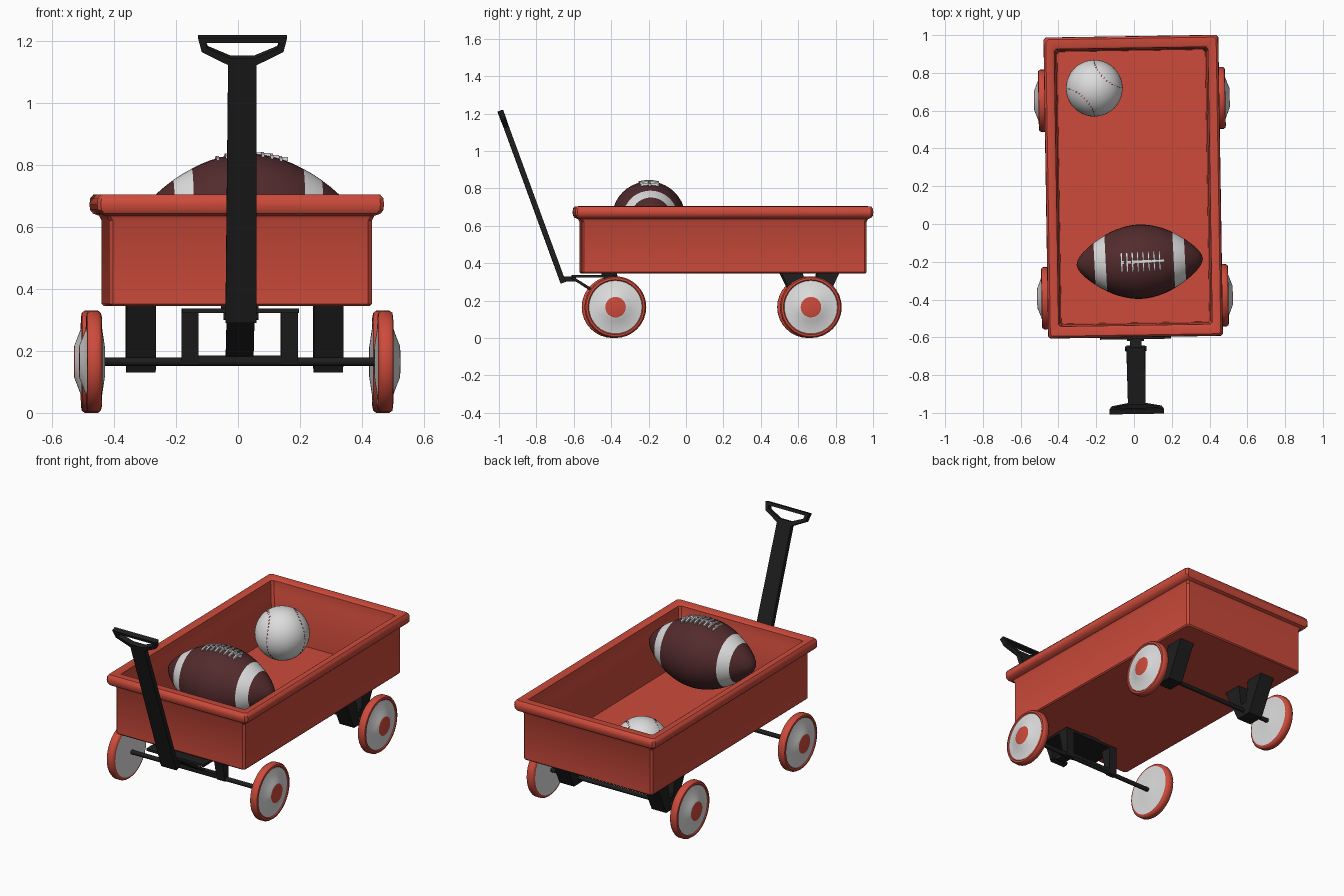
import bpy, bmesh, math
from mathutils import Matrix, Vector

if "Cube" in bpy.data.objects:
    bpy.data.objects.remove(bpy.data.objects["Cube"])

def mat(name, c):
    m = bpy.data.materials.new(name)
    m.diffuse_color = (*c, 1)
    m.use_nodes = True
    m.node_tree.nodes["Principled BSDF"].inputs["Base Color"].default_value = m.diffuse_color
    return m

RED = mat("wagon red", (0.61, 0.07, 0.044))
BLACK = mat("frame black", (0.013, 0.013, 0.013))
WHITE = mat("white", (0.72, 0.72, 0.72))
BROWN = mat("leather brown", (0.085, 0.024, 0.026))
STITCH = mat("stitch red", (0.3, 0.03, 0.03))

# The whole wagon is turned slightly about its body centre
CY = 0.1975
TURN = (Matrix.Translation((-0.004, CY, 0)) @ Matrix.Rotation(math.radians(0.9), 4, 'Z')
        @ Matrix.Translation((0, -CY, 0)))

def finish(name, bm, mats, place=Matrix(), smooth=None):
    bmesh.ops.remove_doubles(bm, verts=bm.verts, dist=1e-5)
    bmesh.ops.transform(bm, matrix=TURN @ place, verts=bm.verts)
    bmesh.ops.recalc_face_normals(bm, faces=bm.faces)
    me = bpy.data.meshes.new(name)
    bm.to_mesh(me)
    bm.free()
    for m in mats:
        me.materials.append(m)
    ob = bpy.data.objects.new(name, me)
    bpy.context.collection.objects.link(ob)
    if smooth:
        bpy.ops.object.select_all(action='DESELECT')
        ob.select_set(True)
        bpy.context.view_layer.objects.active = ob
        bpy.ops.object.shade_smooth_by_angle(angle=math.radians(smooth))
    return ob

def add_box(bm, lo, hi, m=Matrix()):
    lo, hi = Vector(lo), Vector(hi)
    bmesh.ops.create_cube(bm, size=1, matrix=m @ Matrix.Translation((lo + hi) / 2)
                          @ Matrix.Diagonal((*(hi - lo), 1)))

def add_prism_x(bm, pts, x0, x1):
    """Extrude a (y, z) outline from x0 to x1."""
    a = [bm.verts.new((x0, *p)) for p in pts]
    b = [bm.verts.new((x1, *p)) for p in pts]
    bm.faces.new(a)
    bm.faces.new(b[::-1])
    for i in range(len(pts)):
        j = (i + 1) % len(pts)
        bm.faces.new((a[i], a[j], b[j], b[i]))

def add_rod_x(bm, x0, x1, y, z, r, n=16):
    add_prism_x(bm, [(y + r * math.cos(2 * math.pi * i / n), z + r * math.sin(2 * math.pi * i / n))
                     for i in range(n)], x0, x1)

def lathe_x(pts, ids, n=32):
    """Spin (x, radius) points round the x axis; ids gives a colour per band."""
    bm = bmesh.new()
    rings = [[bm.verts.new((x, r * math.cos(2 * math.pi * i / n), r * math.sin(2 * math.pi * i / n)))
              for i in range(n)] for x, r in pts]
    for k, (a, b) in enumerate(zip(rings, rings[1:])):
        for i in range(n):
            j = (i + 1) % n
            bm.faces.new((a[i], a[j], b[j], b[i])).material_index = ids[k]
    return bm

# Tub: rectangles lofted up the outside, over the rim and down to the floor
loft = [(0.418, 0.755, 0.345), (0.424, 0.761, 0.352), (0.424, 0.761, 0.62), (0.432, 0.769, 0.636),
        (0.452, 0.787, 0.643), (0.461, 0.795, 0.655), (0.463, 0.797, 0.672), (0.461, 0.795, 0.692),
        (0.451, 0.785, 0.704), (0.418, 0.745, 0.705), (0.407, 0.734, 0.696), (0.405, 0.732, 0.65),
        (0.398, 0.725, 0.63), (0.392, 0.72, 0.362)]
bm = bmesh.new()
rings = []
for hx, hy, z in loft:
    c = 0.012
    rings.append([bm.verts.new((sx * (hx - dx), CY + sy * (hy - dy), z)) for sx, sy, dx, dy in (
        (1, 1, 0, c), (1, 1, c, 0), (-1, 1, c, 0), (-1, 1, 0, c),
        (-1, -1, 0, c), (-1, -1, c, 0), (1, -1, c, 0), (1, -1, 0, c))])
for a, b in zip(rings, rings[1:]):
    for i in range(8):
        j = (i + 1) % 8
        bm.faces.new((a[i], a[j], b[j], b[i]))
bm.faces.new(rings[0][::-1])
bm.faces.new(rings[-1])
finish("wagon_tub", bm, [RED], smooth=35)

# Wheels: white dished disc, red tyre, red hub cap
profile = [(0.435, 0), (0.435, 0.05), (0.447, 0.13), (0.445, 0.147), (0.448, 0.158), (0.457, 0.165),
           (0.483, 0.165), (0.493, 0.158), (0.495, 0.147), (0.49, 0.142), (0.495, 0.11), (0.508, 0.075),
           (0.516, 0.055), (0.518, 0.048), (0.518, 0)]
bands = [0, 0, 0, 1, 1, 1, 1, 1, 1, 0, 0, 0, 1, 1]
for end, y in (("front", -0.385), ("rear", 0.66)):
    for side, s in (("right", 1), ("left", -1)):
        finish(f"{end}_{side}_wheel", lathe_x([(s * x, r) for x, r in profile], bands),
               [WHITE, RED], Matrix.Translation((0, y, 0.165)), 40)
    bm = bmesh.new()
    add_rod_x(bm, -0.445, 0.445, y, 0.165, 0.013)
    finish(f"{end}_axle", bm, [BLACK], smooth=40)

# Rear V-shaped axle brackets
for side, s in (("right", 1), ("left", -1)):
    bm = bmesh.new()
    add_prism_x(bm, [(0.66 + y, z) for y, z in (
        (-0.155, 0.347), (-0.04, 0.347), (-0.02, 0.21), (0.02, 0.21), (0.04, 0.347), (0.155, 0.347),
        (0.05, 0.13), (-0.05, 0.13))], s * 0.255, s * 0.35)
    finish(f"rear_{side}_bracket", bm, [BLACK])

# Front steering fork: top plate, two legs, sloping strut and turning pin
bm = bmesh.new()
add_box(bm, (-0.188, -0.61, 0.323), (0.188, -0.37, 0.337))
for s in (1, -1):
    add_prism_x(bm, [(-0.44, 0.33), (-0.37, 0.33), (-0.37, 0.155), (-0.40, 0.155)], s * 0.133, s * 0.188)
add_box(bm, (-0.188, -0.40, 0.165), (0.188, -0.37, 0.185))
add_prism_x(bm, [(-0.62, 0.322), (-0.60, 0.325), (-0.39, 0.195), (-0.39, 0.175)], -0.045, 0.045)
add_box(bm, (-0.06, -0.45, 0.33), (0.06, -0.37, 0.35))
finish("steering_fork", bm, [BLACK])

# Hitch: tongue and cross bolt
bm = bmesh.new()
add_box(bm, (-0.03, -0.67, 0.303), (0.03, -0.59, 0.328))
add_rod_x(bm, -0.056, 0.056, -0.66, 0.312, 0.013, 12)
finish("hitch", bm, [BLACK], smooth=40)

# Pull handle: flat tapered bar with a looped grip, leaning forward
lean = Matrix.Translation((0, -0.66, 0.305)) @ Matrix.Rotation(math.radians(20.1), 4, 'X')
bm = bmesh.new()
T = 0.014
def slab(pts):
    a = [bm.verts.new((x, -T, z)) for x, z in pts]
    b = [bm.verts.new((x, T, z)) for x, z in pts]
    bm.faces.new(a)
    bm.faces.new(b[::-1])
    for i in range(len(pts)):
        j = (i + 1) % len(pts)
        bm.faces.new((a[i], b[i], b[j], a[j]))
slab([(-0.05, -0.01), (0.05, -0.01), (0.046, 0.885), (-0.046, 0.885)])
finish("handle_bar", bm, [BLACK], lean)

bm = bmesh.new()
outer = [(-0.046, 0.875), (0.046, 0.875), (0.132, 0.92), (0.144, 0.969), (-0.144, 0.969), (-0.132, 0.92)]
inner = [(-0.038, 0.898), (0.038, 0.898), (0.112, 0.931), (0.119, 0.951), (-0.119, 0.951), (-0.112, 0.931)]
for i in range(6):
    j = (i + 1) % 6
    quads = [[bm.verts.new((x, y, z)) for x, z in (outer[i], outer[j], inner[j], inner[i])] for y in (-T, T)]
    a, b = quads
    bm.faces.new(a)
    bm.faces.new(b[::-1])
    bm.faces.new((a[0], b[0], b[1], a[1]))
    bm.faces.new((a[2], b[2], b[3], a[3]))
finish("handle_grip", bm, [BLACK], lean)

# Football: spun leather shape with two white rings
half = [(0, 0.197), (0.03, 0.1955), (0.06, 0.191), (0.09, 0.184), (0.12, 0.175), (0.15, 0.163), (0.18, 0.148),
        (0.21, 0.131), (0.24, 0.111), (0.27, 0.088), (0.295, 0.066), (0.315, 0.044), (0.328, 0.024), (0.335, 0)]
prof = [(-x, r) for x, r in half[:0:-1]] + half
ids = [1 if 0.18 < abs(a[0] + b[0]) / 2 < 0.24 else 0 for a, b in zip(prof, prof[1:])]
ball_place = Matrix.Translation((0.028, -0.2, 0.64)) @ Matrix.Rotation(math.radians(2), 4, 'Z')
finish("football", lathe_x(prof, ids, 40), [BROWN, WHITE], ball_place, 60)

# Football laces: one seam strip and eight cross bars following the curve
bm = bmesh.new()
def top(x):
    return 0.197 - 1.55 * x * x
for i in range(8):
    x = -0.1015 + i * 0.029
    add_box(bm, (x, -0.007, top(x) - 0.008), (x + 0.029, 0.007, top(x) + 0.004))
    for a in (-10, 0, 10):
        m = Matrix.Rotation(math.radians(a), 4, 'X')
        add_box(bm, (x, -0.018, top(x) - 0.005), (x + 0.009, 0.018, top(x) + 0.008), m)
finish("football_laces", bm, [WHITE], ball_place)

# Baseball with a dashed seam
base_place = Matrix.Translation((-0.198, 0.722, 0.512))
bm = bmesh.new()
bmesh.ops.create_uvsphere(bm, u_segments=40, v_segments=24, radius=0.15)
finish("baseball", bm, [WHITE], base_place, 60)

bm = bmesh.new()
for i in range(72):
    t = 2 * math.pi * i / 72
    p = Vector((0.75 * math.cos(t) + 0.25 * math.cos(3 * t), 0.75 * math.sin(t) - 0.25 * math.sin(3 * t),
                0.866 * math.sin(2 * t))).normalized()
    add_box(bm, (-0.002, -0.006, -0.002), (0.002, 0.006, 0.002),
            Matrix.Translation(p * 0.149) @ p.to_track_quat('Z', 'Y').to_matrix().to_4x4())
finish("baseball_stitches", bm, [STITCH], base_place)
